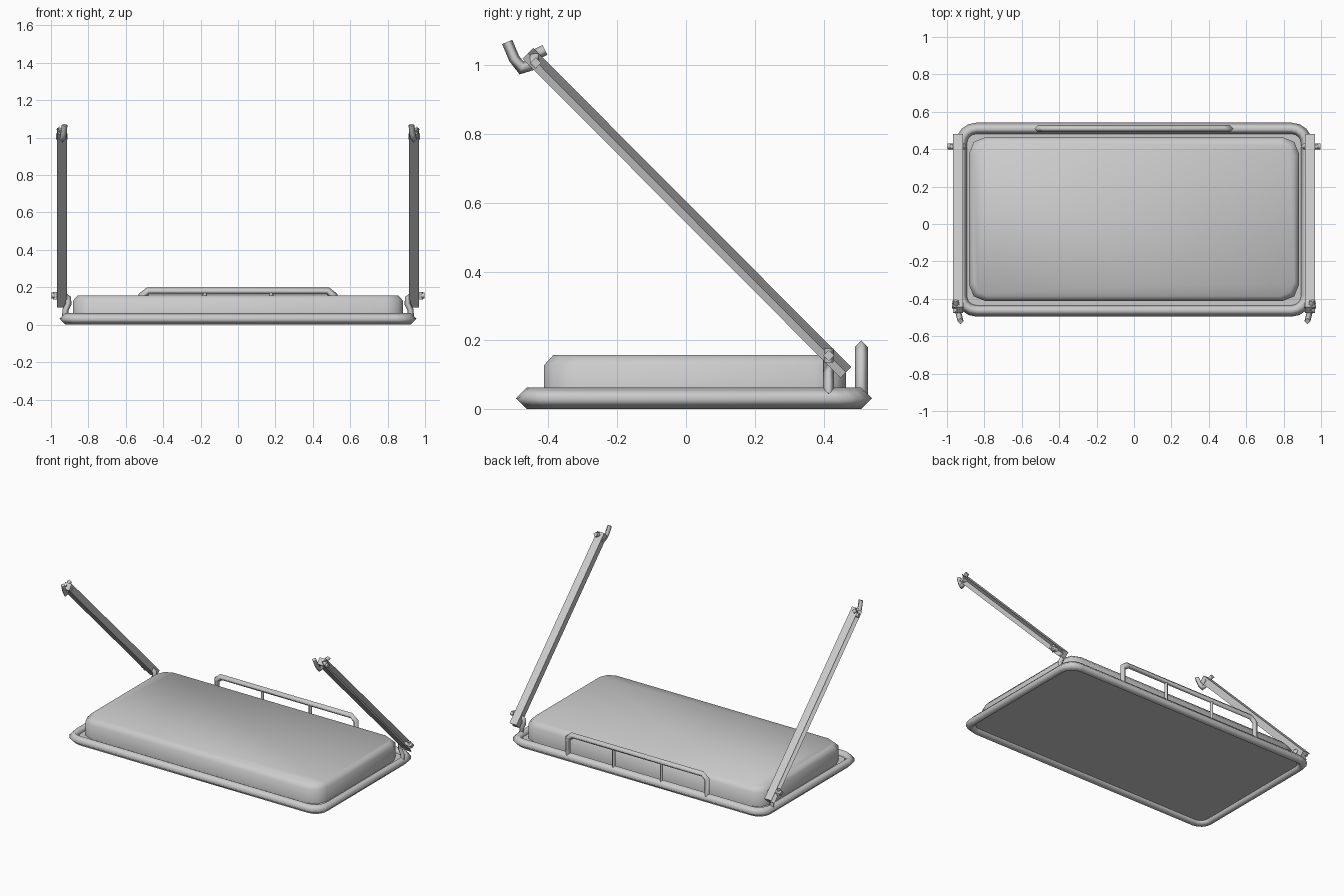
import bpy, bmesh, math
from mathutils import Vector

if "Cube" in bpy.data.objects:
    bpy.data.objects.remove(bpy.data.objects["Cube"], do_unlink=True)

grey = bpy.data.materials.new("plain grey")
grey.use_nodes = True
grey.diffuse_color = (0.6, 0.6, 0.6, 1)
grey.node_tree.nodes["Principled BSDF"].inputs["Base Color"].default_value = (0.6, 0.6, 0.6, 1)


def loft(name, rings, closed=False, smooth=True):
    """Skin a row of equal rings; open rows get flat end caps."""
    bm = bmesh.new()
    rows = [[bm.verts.new(p) for p in ring] for ring in rings]
    n = len(rows[0])
    pairs = list(zip(rows, rows[1:])) + ([(rows[-1], rows[0])] if closed else [])
    for a, b in pairs:
        for i in range(n):
            j = (i + 1) % n
            bm.faces.new((a[i], a[j], b[j], b[i])).smooth = smooth
    if not closed:
        bm.faces.new(rows[0])
        bm.faces.new(rows[-1])
    bmesh.ops.recalc_face_normals(bm, faces=bm.faces)
    mesh = bpy.data.meshes.new(name)
    bm.to_mesh(mesh)
    bm.free()
    mesh.materials.append(grey)
    obj = bpy.data.objects.new(name, mesh)
    bpy.context.collection.objects.link(obj)
    return obj


def tube(name, points, radius, normal, closed=False):
    """Four-sided tube along a flat path, mitred at the bends."""
    pts = [Vector(p) for p in points]
    up = Vector(normal)
    rings = []
    for i, p in enumerate(pts):
        before = pts[i - 1] if closed or i else None
        after = pts[(i + 1) % len(pts)] if closed or i < len(pts) - 1 else None
        d1 = (p - before).normalized() if before else (after - p).normalized()
        d2 = (after - p).normalized() if after else d1
        t = (d1 + d2).normalized()
        side = t.cross(up).normalized() * radius / max(t.dot(d1), 0.5)
        rings.append([p + up * radius, p + side, p - up * radius, p - side])
    return loft(name, rings, closed)


def rounded_rect(x, y0, y1, r, z, seg):
    """Outline of a rectangle with rounded corners."""
    out = []
    corners = [(x, y1), (-x, y1), (-x, y0), (x, y0)]
    for k, (cx, cy) in enumerate(corners):
        cx -= math.copysign(r, cx)
        cy += r if cy == y0 else -r
        for s in range(seg + 1):
            a = math.pi / 2 * (k + s / seg)
            out.append((cx + r * math.cos(a), cy + r * math.sin(a), z))
    return out


# Bed frame and base panel
tube("bed_frame", rounded_rect(0.922, -0.463, 0.51, 0.08, 0.0315, 4), 0.0315, (0, 0, 1), True)
loft("base_panel", [rounded_rect(0.922, -0.463, 0.51, 0.08, z, 4) for z in (0.027, 0.035)], smooth=False)

# Mattress with a chamfered top rim
mattress = loft("mattress", [
    rounded_rect(0.883, -0.413, 0.465, 0.09, 0.035, 2),
    rounded_rect(0.883, -0.413, 0.465, 0.09, 0.128, 2),
    rounded_rect(0.856, -0.386, 0.438, 0.075, 0.157, 2)])
for face in mattress.data.polygons:
    face.use_smooth = face.normal.z > -0.9

# Guard rail along the back
tube("guard_rail", [(-0.513, 0.51, 0.04), (-0.513, 0.51, 0.155), (-0.48, 0.51, 0.181),
                    (0.48, 0.51, 0.181), (0.513, 0.51, 0.155), (0.513, 0.51, 0.04)], 0.019, (0, 1, 0))
for x in (-0.177, 0.177):
    tube("guard_rail_post", [(x, 0.51, 0.04), (x, 0.51, 0.18)], 0.012, (0, 1, 0))

# Support arms with their lower brackets and upper hooks, one set per side
for s, label in ((1, "left"), (-1, "right")):
    # Channel section, open to the outside: (x, offset across the arm)
    section = [(0.915, 0.022), (0.967, 0.022), (0.942, 0), (0.967, -0.022), (0.915, -0.022)]
    across = Vector((0, 1, 1)).normalized()
    ends = [Vector((0, 0.465, 0.107)), Vector((0, -0.46, 1.035))]
    loft(label + "_arm", [[e + Vector((s * x, 0, 0)) + across * o for x, o in section]
                          for e in ends], smooth=False)

    bracket = [(0.925, 0.045), (0.922, 0.08), (0.907, 0.11), (0.908, 0.14), (0.93, 0.156), (0.998, 0.156)]
    tube(label + "_bracket", [(s * x, 0.415, z) for x, z in bracket], 0.016, (0, 1, 0))
    tube(label + "_bracket_pin", [(s * 0.975, 0.415, 0.135), (s * 0.975, 0.415, 0.176)], 0.014, (0, 1, 0))

    hook = [(-0.41, 1.045), (-0.43, 1.035), (-0.452, 1.0), (-0.478, 0.992), (-0.5, 1.02), (-0.52, 1.068)]
    tube(label + "_hook", [(s * (0.955 + 0.25 * (y + 0.41)), y, z) for y, z in hook], 0.016, (1, 0, 0))
    tube(label + "_hook_pin", [(s * 0.912, -0.437, 1.007), (s * 0.972, -0.437, 1.007)], 0.016, (0, 1, 0))
